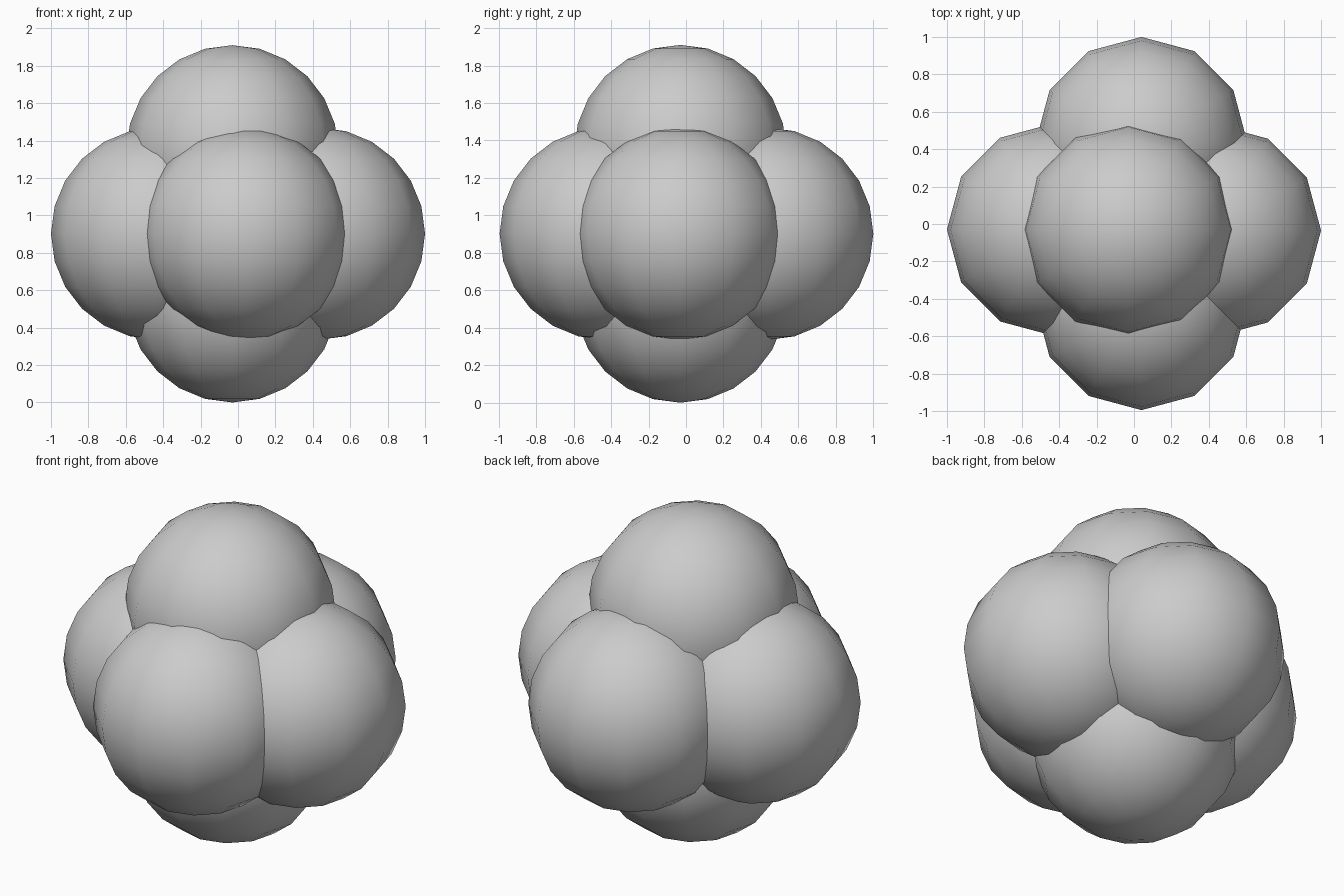
import bpy

if "Cube" in bpy.data.objects:
    bpy.data.objects.remove(bpy.data.objects["Cube"])

R = 0.567

# Six overlapping balls, one towards each axis direction
balls = {
    "top_ball": (-0.03, -0.03, 1.343),
    "bottom_ball": (-0.03, -0.03, R),
    "left_ball": (-0.433, -0.03, 0.902),
    "right_ball": (0.433, -0.035, 0.902),
    "front_ball": (0.04, -0.428, 0.902),
    "back_ball": (0.04, 0.433, 0.902),
}


def add_ball(name, centre):
    bpy.ops.mesh.primitive_uv_sphere_add(
        segments=12, ring_count=12, radius=R, location=centre)
    ob = bpy.context.object
    ob.name = name
    bpy.ops.object.shade_smooth()


for name, centre in balls.items():
    add_ball(name, centre)
